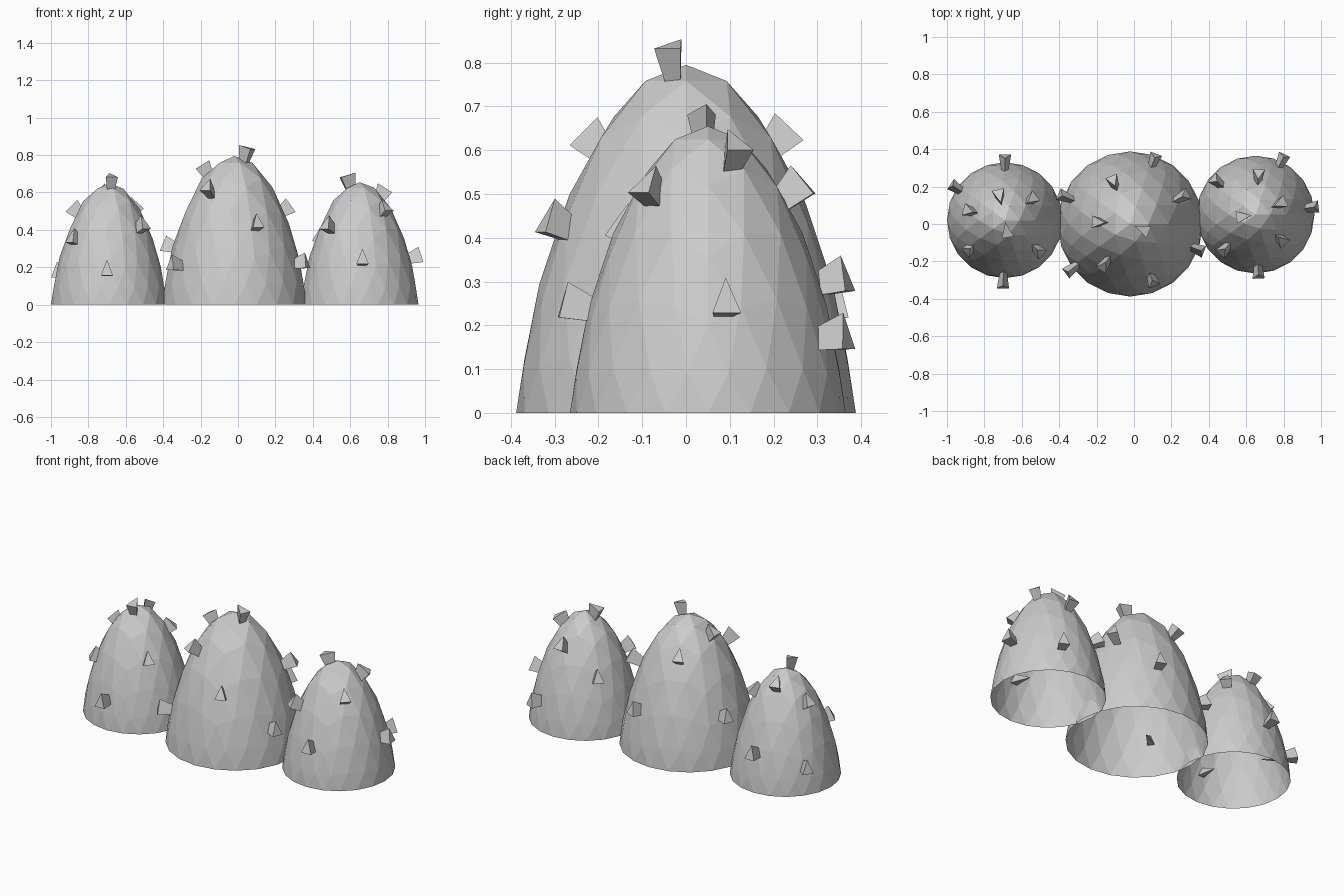
import bpy, bmesh
from mathutils import Vector, Matrix

if "Cube" in bpy.data.objects:
    bpy.data.objects.remove(bpy.data.objects["Cube"])

# name, centre x, centre y, radius, height, spike positions on the surface
DOMES = [
    ("left", -0.69, 0.02, 0.31, 0.65, [
        (-0.96, 0.20, 0.17), (-0.69, 0.345, 0.24), (-0.88, 0.07, 0.505),
        (-0.72, 0.15, 0.60), (-0.68, -0.04, 0.67), (-0.51, -0.145, 0.42),
        (-0.70, -0.32, 0.18), (-0.88, -0.135, 0.35), (-0.55, 0.13, 0.52)]),
    ("centre", -0.02, 0.0, 0.388, 0.795, [
        (-0.11, 0.225, 0.63), (0.11, 0.35, 0.30), (0.265, 0.15, 0.51),
        (-0.19, 0.01, 0.725), (0.05, -0.03, 0.82), (-0.16, -0.22, 0.62),
        (0.10, -0.305, 0.43), (-0.345, -0.25, 0.21), (-0.38, 0.15, 0.31),
        (0.35, -0.14, 0.22)]),
    ("right", 0.65, 0.05, 0.315, 0.655, [
        (0.44, 0.23, 0.36), (0.665, 0.26, 0.51), (0.795, 0.35, 0.17),
        (0.58, 0.04, 0.67), (0.78, 0.11, 0.60), (0.96, 0.09, 0.25),
        (0.785, -0.085, 0.51), (0.665, -0.265, 0.24), (0.48, -0.14, 0.42)]),
]


def finish(bm, name):
    me = bpy.data.meshes.new(name)
    bm.to_mesh(me)
    bm.free()
    ob = bpy.data.objects.new(name, me)
    bpy.context.collection.objects.link(ob)


for name, cx, cy, R, H, spots in DOMES:
    # faceted open shell: upper half of an icosphere, stretched to a blunt point
    bm = bmesh.new()
    bmesh.ops.create_icosphere(bm, subdivisions=3, radius=1)
    geom = bm.verts[:] + bm.edges[:] + bm.faces[:]
    bmesh.ops.bisect_plane(bm, geom=geom, dist=1e-4, plane_co=(0, 0, 0),
                           plane_no=(0, 0, 1), clear_inner=True)
    for v in bm.verts:
        t = max(v.co.z, 0)
        v.co = (cx + v.co.x * R, cy + v.co.y * R, H * t ** 1.45)
    finish(bm, name + "_dome")

    # three-sided thorns: broad cap outside, tip buried in the shell
    bm = bmesh.new()
    depth = 0.20
    for p in spots:
        p = Vector(p)
        n = Vector(((p.x - cx) / R**2, (p.y - cy) / R**2, 1.5 * p.z / H**2)).normalized()
        m = (Matrix.Translation(p + n * (0.02 - depth / 2))
             @ n.to_track_quat('Z', 'Y').to_matrix().to_4x4()
             @ Matrix.Diagonal((0.68, 1, 1, 1)))
        bmesh.ops.create_cone(bm, cap_ends=True, segments=3, radius1=0,
                              radius2=0.056, depth=depth, matrix=m)
    bmesh.ops.remove_doubles(bm, verts=bm.verts, dist=1e-4)
    finish(bm, name + "_spikes")
